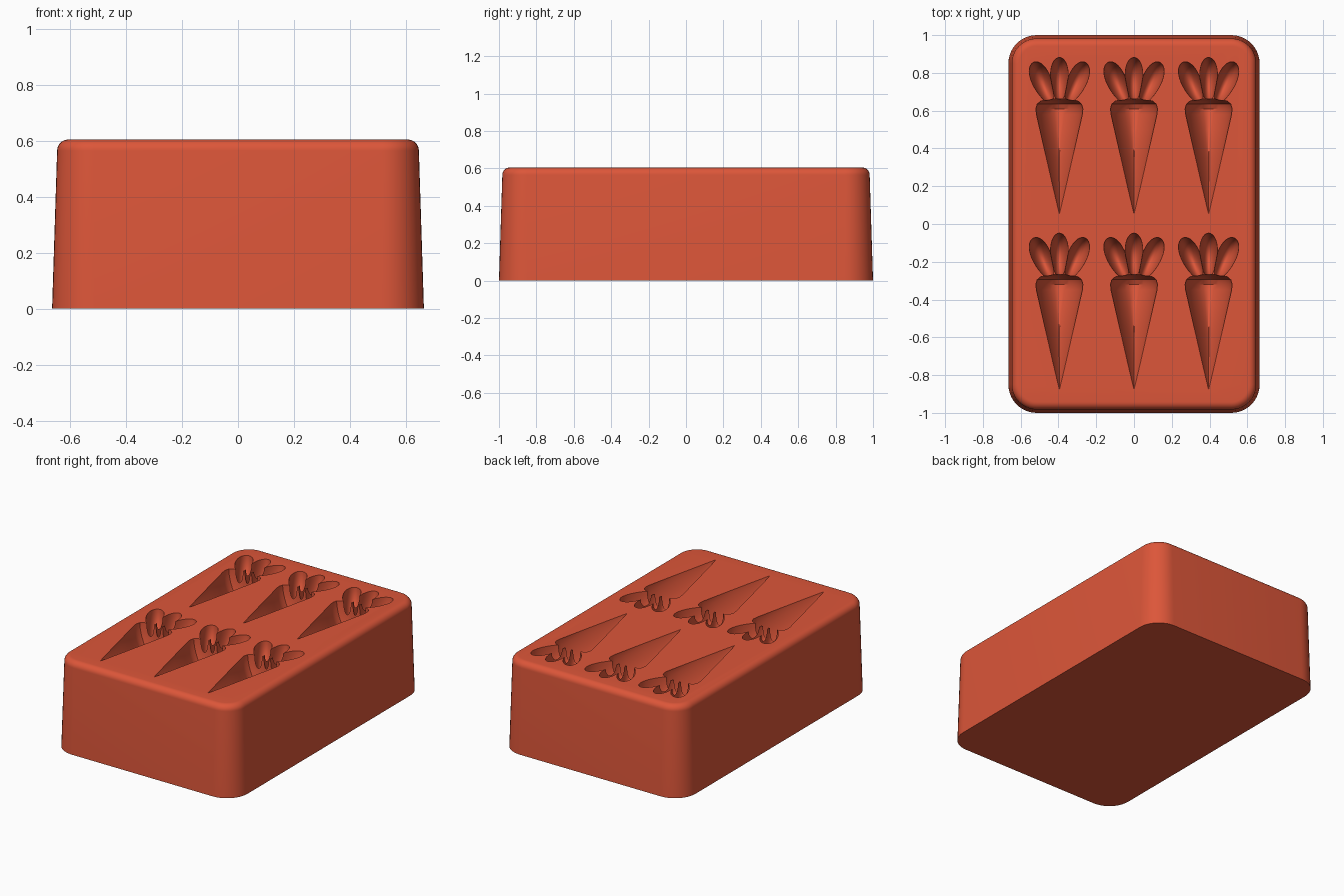
import bpy, bmesh, math
from mathutils import Matrix, Vector

TOP = 0.605

cube = bpy.data.objects.get("Cube")
if cube:
    bpy.data.objects.remove(cube, do_unlink=True)

clay = bpy.data.materials.new("terracotta_red")
clay.use_nodes = True
clay.diffuse_color = (0.72, 0.093, 0.041, 1)
clay.node_tree.nodes["Principled BSDF"].inputs["Base Color"].default_value = clay.diffuse_color


def make_object(name, bm):
    bmesh.ops.recalc_face_normals(bm, faces=bm.faces)
    mesh = bpy.data.meshes.new(name)
    bm.to_mesh(mesh)
    bm.free()
    mesh.materials.append(clay)
    obj = bpy.data.objects.new(name, mesh)
    bpy.context.collection.objects.link(obj)
    return obj


def loft(bm, rings):
    """Skin a list of equal-length point rings and cap both ends."""
    loops = [[bm.verts.new(p) for p in ring] for ring in rings]
    for a, b in zip(loops, loops[1:]):
        for i in range(len(a)):
            j = (i + 1) % len(a)
            bm.faces.new((a[i], a[j], b[j], b[i]))
    bm.faces.new(loops[0])
    bm.faces.new(loops[-1])


def rounded_rect(hx, hy, r, z, steps=10):
    pts = []
    for k, (sx, sy) in enumerate([(1, 1), (-1, 1), (-1, -1), (1, -1)]):
        for i in range(steps + 1):
            a = math.pi / 2 * (k + i / steps)
            pts.append((sx * (hx - r) + r * math.cos(a), sy * (hy - r) + r * math.sin(a), z))
    return pts


# Tapered block with a rounded upper rim
FILLET = 0.04
body_rings = [rounded_rect(0.665, 1.0, 0.15, 0)]
for i in range(9):
    a = math.pi / 2 * i / 8
    inset = 0.018 + FILLET * (1 - math.cos(a))
    body_rings.append(rounded_rect(0.665 - inset, 1.0 - inset, 0.15 - inset,
                                   TOP - FILLET * (1 - math.sin(a))))
bm = bmesh.new()
loft(bm, body_rings)
block = make_object("mould_block", bm)


# Root hollow: keel-shaped near the tip, rounder towards the shoulder
def root_cutter(x, y):
    stations = [(0.055, 0.002), (0.2, 0.036), (0.35, 0.07), (0.5, 0.104), (0.58, 0.122),
                (0.61, 0.125), (0.635, 0.118), (0.65, 0.1), (0.66, 0.06), (0.663, 0.02)]
    rings = []
    for sy, w in stations:
        p = 1.15 + 0.6 * max(0, (sy - 0.35) / 0.3)
        ring = []
        for i in range(32):
            a = math.tau * (i + 0.5) / 32
            c, s = math.cos(a), math.sin(a)
            ring.append((x + math.copysign(w * abs(c) ** (2 / p), c), y + sy,
                         TOP + 0.003 + math.copysign(1.9 * w * abs(s) ** (2 / p), s)))
        rings.append(ring)
    bm = bmesh.new()
    loft(bm, rings)
    return make_object("root_cutter", bm)


# Leaf hollow: egg-shaped, wider at its outer end
def leaf_cutter(x, y, side):
    bm = bmesh.new()
    bmesh.ops.create_uvsphere(bm, u_segments=32, v_segments=20, radius=1)
    size = Vector((0.05, 0.118, 0.16)) if side else Vector((0.046, 0.117, 0.17))
    for v in bm.verts:
        v.co.x *= 1 + 0.2 * v.co.y
    centre = Vector((x + side * 0.09, y + (0.748 if side else 0.765), TOP + 0.004))
    turn = Matrix.Rotation(-side * math.radians(23), 4, 'Z')
    bm.transform(Matrix.Translation(centre) @ turn @ Matrix.Diagonal(size).to_4x4())
    return make_object("leaf_cutter", bm)


# Carve the six hollows
bpy.context.view_layer.objects.active = block
for y in (0, -0.93):
    for x in (-0.395, 0, 0.395):
        cutters = [root_cutter(x, y)] + [leaf_cutter(x, y, s) for s in (-1, 0, 1)]
        for cutter in cutters:
            cutter.hide_render = True
            mod = block.modifiers.new("hollow", 'BOOLEAN')
            mod.operation = 'DIFFERENCE'
            mod.solver = 'EXACT'
            mod.object = cutter
            bpy.ops.object.modifier_apply(modifier=mod.name)
            bpy.data.objects.remove(cutter, do_unlink=True)

# Smooth curves, crisp rims
bpy.ops.object.select_all(action='DESELECT')
block.select_set(True)
bpy.ops.object.shade_smooth_by_angle(angle=math.radians(30))
